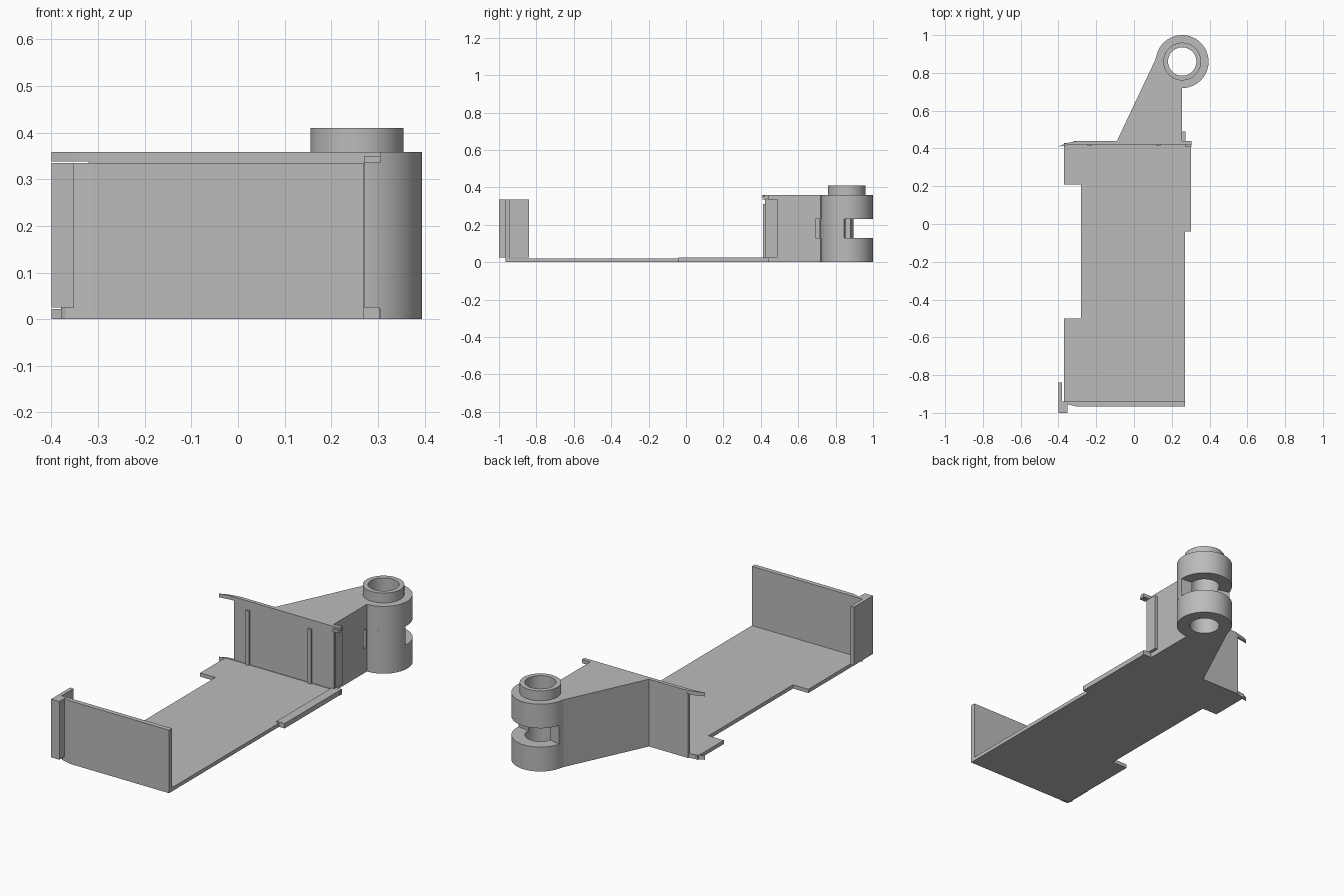
import bpy, bmesh
from math import cos, sin, radians

old = bpy.data.objects.get("Cube")
if old:
    bpy.data.objects.remove(old, do_unlink=True)

grey = bpy.data.materials.new("plain grey")
grey.use_nodes = True
colour = (0.5, 0.5, 0.5, 1)
grey.diffuse_color = colour
grey.node_tree.nodes["Principled BSDF"].inputs["Base Color"].default_value = colour

PIN = (0.255, 0.86)      # hinge axis
OUTER, BORE = 0.14, 0.075


def arc(radius, start, end, steps):
    return [(PIN[0] + radius * cos(radians(start + (end - start) * i / steps)),
             PIN[1] + radius * sin(radians(start + (end - start) * i / steps)))
            for i in range(steps + 1)]


def finish(name, bm):
    bmesh.ops.remove_doubles(bm, verts=bm.verts, dist=1e-5)
    bmesh.ops.recalc_face_normals(bm, faces=bm.faces)
    mesh = bpy.data.meshes.new(name)
    bm.to_mesh(mesh)
    bm.free()
    mesh.materials.append(grey)
    ob = bpy.data.objects.new(name, mesh)
    bpy.context.collection.objects.link(ob)
    return ob


def prism(name, outline, z0, z1):
    """Extrude a plan outline from z0 up to z1."""
    bm = bmesh.new()
    base = bm.faces.new([bm.verts.new((x, y, z0)) for x, y in outline])
    top = bmesh.ops.extrude_face_region(bm, geom=[base])["geom"]
    bmesh.ops.translate(bm, vec=(0, 0, z1 - z0),
                        verts=[v for v in top if isinstance(v, bmesh.types.BMVert)])
    return finish(name, bm)


def box(name, x0, x1, y0, y1, z0, z1):
    return prism(name, [(x0, y0), (x1, y0), (x1, y1), (x0, y1)], z0, z1)


def ring(name, outer, inner, z0, z1, start=0, end=360):
    """Full ring, or a closed sector of one, around the hinge axis."""
    bm = bmesh.new()
    steps = 64
    loops = []
    for (ox, oy), (ix, iy) in zip(arc(outer, start, end, steps), arc(inner, start, end, steps)):
        loops.append([bm.verts.new(p) for p in
                      ((ox, oy, z0), (ox, oy, z1), (ix, iy, z1), (ix, iy, z0))])
    for a, b in zip(loops, loops[1:]):
        for i in range(4):
            j = (i + 1) % 4
            bm.faces.new((a[i], b[i], b[j], a[j]))
    if end - start < 360:
        bm.faces.new(loops[0])
        bm.faces.new(loops[-1])
    ob = finish(name, bm)
    bpy.ops.object.select_all(action='DESELECT')
    ob.select_set(True)
    bpy.context.view_layer.objects.active = ob
    bpy.ops.object.shade_smooth_by_angle()
    return ob


# Floor: thin tray with a cut-out on one side, thicker strip by the hinge
prism("floor", [(-0.37, -0.95), (0.27, -0.95), (0.27, -0.04), (0.27, 0.43), (-0.37, 0.43),
                (-0.37, 0.21), (-0.28, 0.21), (-0.28, -0.5), (-0.37, -0.5)], 0, 0.02)
box("floor_edge_strip", 0.255, 0.303, -0.04, 0.44, 0, 0.026)

# Front wall with a chamfered corner and a hooked side flange
prism("front_wall", [(-0.38, -0.94), (-0.37, -0.95), (-0.31, -0.965),
                     (0.27, -0.965), (0.27, -0.94)], 0, 0.335)
prism("front_flange", [(-0.4, -1), (-0.352, -1), (-0.352, -0.95), (-0.38, -0.94),
                       (-0.38, -0.84), (-0.4, -0.84)], 0.025, 0.335)

# Rear wall, its lips and stiffening ribs
box("rear_wall", -0.32, 0.27, 0.422, 0.44, 0, 0.345)
lip = [(-0.4, 0.41), (-0.34, 0.42), (0.305, 0.42), (0.305, 0.44), (-0.3, 0.44), (-0.36, 0.427)]
prism("top_lip", lip, 0.338, 0.358)
prism("bottom_lip", lip, 0, 0.022)
box("top_lip_hook", 0.27, 0.305, 0.41, 0.43, 0.335, 0.35)
box("side_tab", 0.25, 0.272, 0.43, 0.49, 0.026, 0.335)
for side, x in (("right", -0.235), ("left", 0.13)):
    box(side + "_rib", x - 0.01, x + 0.01, 0.412, 0.425, 0.02, 0.31)

# Bracket that carries the hinge, with a small notch in its straight side
bracket = prism("hinge_bracket", [(0.255, 0.43), (-0.09, 0.43), (-0.09, 0.44), (0.113, 0.87),
                                  (0.12, 0.896)] + arc(0.12, 165, 270, 20), 0, 0.358)
cutter = box("notch_cutter", 0.235, 0.3, 0.693, 0.714, 0.13, 0.23)
cutter.hide_render = True
cut = bracket.modifiers.new("notch", 'BOOLEAN')
cut.object = cutter
cut.solver = 'EXACT'
bpy.context.view_layer.objects.active = bracket
bpy.ops.object.modifier_apply(modifier="notch")
bpy.data.objects.remove(cutter, do_unlink=True)

# Hinge: two knuckles, the solid web between them, and a raised collar
ring("lower_knuckle", OUTER, BORE, 0, 0.13)
ring("upper_knuckle", OUTER, BORE, 0.23, 0.358)
ring("knuckle_web", OUTER, BORE, 0.13, 0.23, 165, 354)
ring("hinge_collar", 0.1, BORE, 0.355, 0.41)
